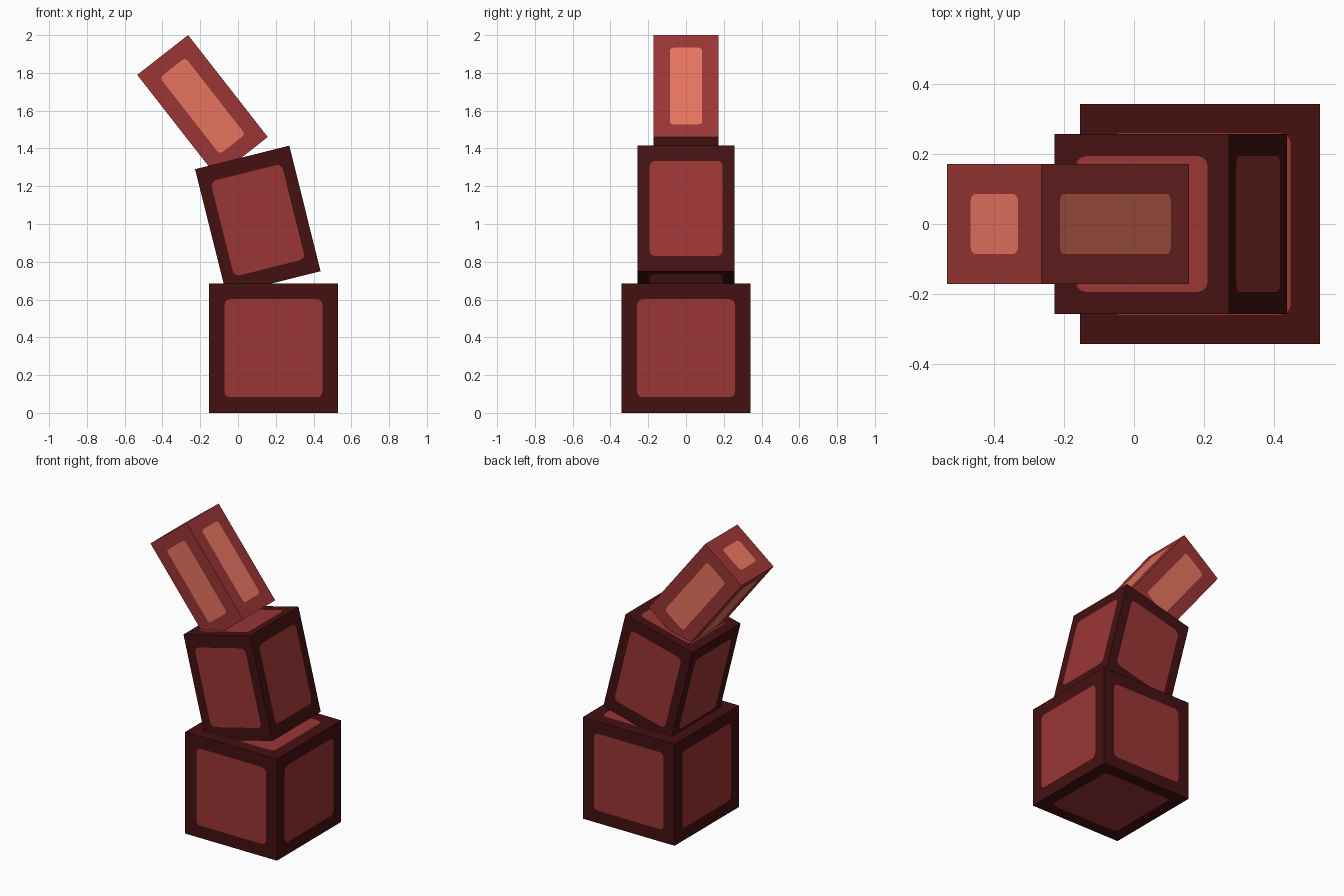
import bpy, bmesh, math
from mathutils import Vector

cube = bpy.data.objects.get("Cube")
if cube:
    bpy.data.objects.remove(cube, do_unlink=True)


def srgb(*rgb):
    return [((c / 255 + 0.055) / 1.055) ** 2.4 for c in rgb] + [1.0]


def material(name, color):
    mat = bpy.data.materials.new(name)
    mat.use_nodes = True
    mat.diffuse_color = color
    bsdf = mat.node_tree.nodes["Principled BSDF"]
    bsdf.inputs["Base Color"].default_value = color
    bsdf.inputs["Roughness"].default_value = 0.8
    return mat


maroon = material("dark maroon", srgb(68, 16, 17))
red = material("brick red", srgb(154, 53, 53))
salmon = material("salmon", srgb(235, 118, 98))

QUADRANTS = [(1, 1), (-1, 1), (-1, -1), (1, -1)]
ARC_STEPS = 3


def add_panelled_side(bm, half, margin, radius, axis, sign):
    """One box side: a frame around a flush panel with rounded corners."""
    u, v = (axis + 1) % 3, (axis + 2) % 3

    def vert(a, b):
        co = Vector((0, 0, 0))
        co[axis], co[u], co[v] = sign * half[axis], a, b
        return bm.verts.new(co)

    outer = [vert(su * half[u], sv * half[v]) for su, sv in QUADRANTS]
    arcs = []
    for i, (su, sv) in enumerate(QUADRANTS):
        cu = su * (half[u] - margin[u] - radius)
        cv = sv * (half[v] - margin[v] - radius)
        angles = [math.pi / 2 * (i + k / ARC_STEPS) for k in range(ARC_STEPS + 1)]
        arcs.append([vert(cu + radius * math.cos(t), cv + radius * math.sin(t))
                     for t in angles])

    def face(verts, index):
        bm.faces.new(verts if sign > 0 else verts[::-1]).material_index = index

    # Panel, then the corner fans and straight strips of the frame
    face([p for arc in arcs for p in arc], 1)
    for i in range(4):
        n = (i + 1) % 4
        for p, q in zip(arcs[i], arcs[i][1:]):
            face([outer[i], q, p], 0)
        face([outer[i], outer[n], arcs[n][0], arcs[i][-1]], 0)


def panelled_block(name, size, center, tilt, margin, radius, body, panel):
    bm = bmesh.new()
    half = [s / 2 for s in size]
    for axis in range(3):
        for sign in (-1, 1):
            add_panelled_side(bm, half, margin, radius, axis, sign)
    bmesh.ops.remove_doubles(bm, verts=bm.verts, dist=0.0001)
    mesh = bpy.data.meshes.new(name)
    bm.to_mesh(mesh)
    bm.free()
    mesh.materials.append(body)
    mesh.materials.append(panel)
    obj = bpy.data.objects.new(name, mesh)
    obj.location = center
    obj.rotation_euler.y = math.radians(-tilt)
    bpy.context.collection.objects.link(obj)
    return obj


# Three stacked blocks, leaning further toward the top
panelled_block("base_block", (0.685, 0.685, 0.685), (0.188, 0, 0.3425), 0,
               (0.083, 0.083, 0.083), 0.03, maroon, red)
panelled_block("middle_block", (0.514, 0.514, 0.685), (0.105, 0, 1.083 - 0.063), 14,
               (0.063, 0.063, 0.083), 0.03, maroon, red)
panelled_block("top_block", (0.342, 0.342, 0.685), (-0.188, 0, 1.625), 38,
               (0.085, 0.085, 0.085), 0.02, red, salmon)
